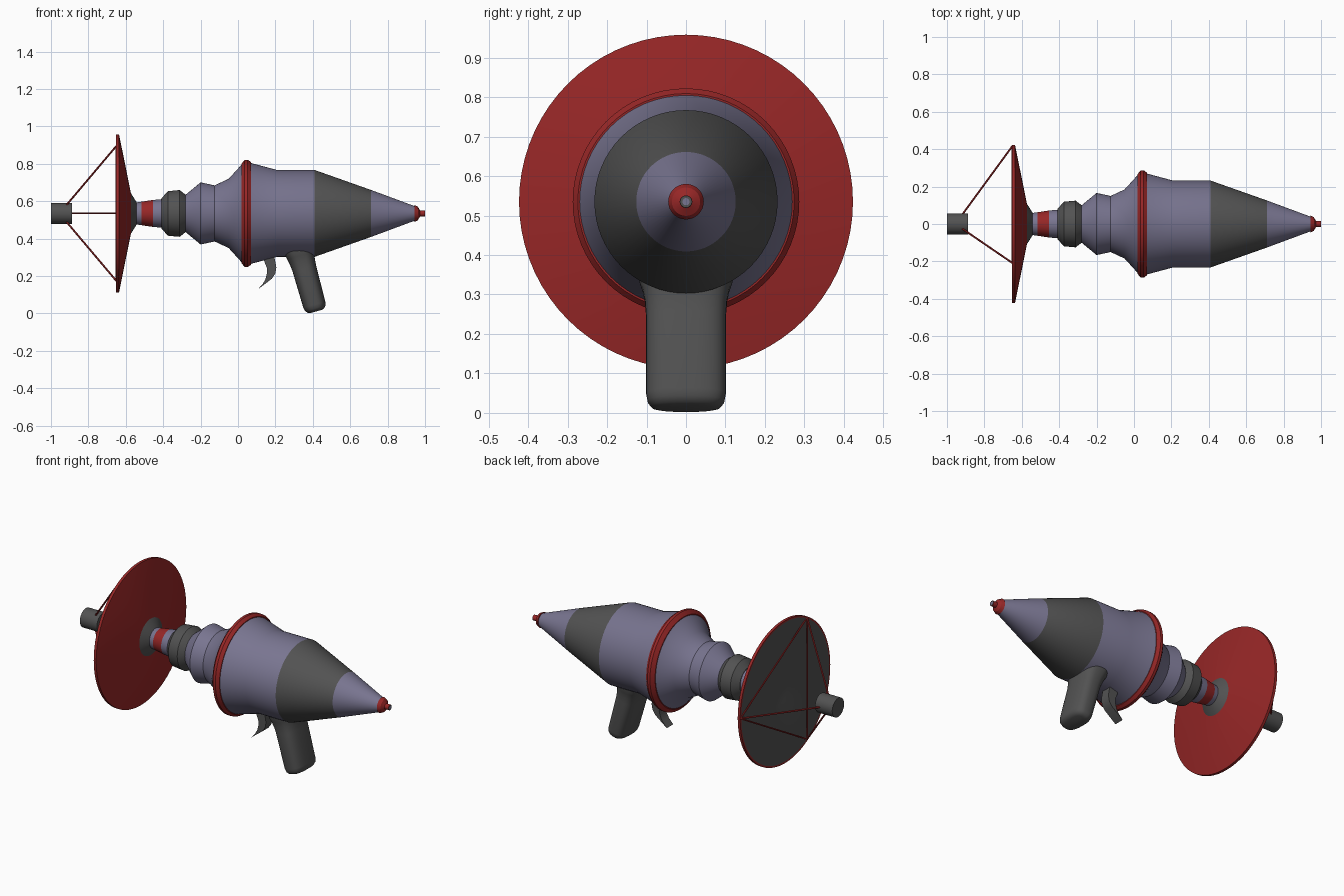
import bpy, bmesh, math
from mathutils import Vector

if "Cube" in bpy.data.objects:
    bpy.data.objects.remove(bpy.data.objects["Cube"])

AXIS_Z = 0.535


def material(name, rgb):
    m = bpy.data.materials.new(name)
    m.diffuse_color = (*rgb, 1)
    m.use_nodes = True
    m.node_tree.nodes["Principled BSDF"].inputs["Base Color"].default_value = m.diffuse_color
    return m


LILAC, GRAY, RED = 0, 1, 2
MATS = [material("lilac", (0.19, 0.178, 0.28)),
        material("dark_gray", (0.085, 0.085, 0.085)),
        material("red", (0.31, 0.02, 0.02))]


def finish(bm, name, angle=25):
    bmesh.ops.recalc_face_normals(bm, faces=bm.faces)
    me = bpy.data.meshes.new(name)
    bm.to_mesh(me)
    bm.free()
    for m in MATS:
        me.materials.append(m)
    ob = bpy.data.objects.new(name, me)
    bpy.context.collection.objects.link(ob)
    bpy.ops.object.select_all(action='DESELECT')
    ob.select_set(True)
    bpy.context.view_layer.objects.active = ob
    bpy.ops.object.shade_smooth_by_angle(angle=math.radians(angle))
    return ob


def loft(bm, rings, mats):
    """Skin closed rings of points, capping both ends."""
    vs = [[bm.verts.new(p) for p in r] for r in rings]
    n = len(vs[0])
    for a, b, m in zip(vs, vs[1:], mats):
        for i in range(n):
            j = (i + 1) % n
            bm.faces.new((a[i], a[j], b[j], b[i])).material_index = m
    bm.faces.new(vs[0]).material_index = mats[0]
    bm.faces.new(vs[-1]).material_index = mats[-1]


def lathe(name, profile, mats, n=64):
    """Turn (x, radius) points round the gun axis; mats gives one colour per band."""
    if isinstance(mats, int):
        mats = [mats] * (len(profile) - 1)
    rings = [[(x, r * math.cos(math.tau * i / n), AXIS_Z + r * math.sin(math.tau * i / n))
              for i in range(n)] for x, r in profile]
    bm = bmesh.new()
    loft(bm, rings, mats)
    return finish(bm, name)


def rod(bm, a, b, r=0.005, n=6):
    a, b = Vector(a), Vector(b)
    q = (b - a).to_track_quat('Z', 'Y')
    ring = [q @ Vector((r * math.cos(math.tau * i / n), r * math.sin(math.tau * i / n), 0))
            for i in range(n)]
    loft(bm, [[a + v for v in ring], [b + v for v in ring]], [RED])


# Main body: rear cone in bands, chamber, and stepped front
lathe("body", [(0.95, 0.037), (0.71, 0.126), (0.41, 0.232), (0.21, 0.232), (0.06, 0.272),
               (0.02, 0.262), (-0.05, 0.185), (-0.125, 0.15), (-0.2, 0.166), (-0.28, 0.1)],
      [LILAC, GRAY] + [LILAC] * 7)

# Raised red hoop around the chamber
lathe("body_hoop", [(0.018, 0.25), (0.018, 0.265), (0.036, 0.287), (0.052, 0.287),
                    (0.07, 0.274), (0.07, 0.25)], RED)

# Rear nozzle with its small tip
lathe("rear_nozzle", [(0.94, 0.03), (0.944, 0.045), (0.962, 0.036), (0.973, 0.016),
                      (0.999, 0.016), (1.0, 0.015), (1.0, 0.009), (1.0, 0.002)],
      [RED] * 5 + [GRAY, LILAC], 32)

# Barrel: gray collar, lilac and red neck
lathe("barrel_collar", [(-0.27, 0.09), (-0.28, 0.1), (-0.312, 0.125), (-0.375, 0.119), (-0.41, 0.08)], GRAY)
lathe("barrel_neck", [(-0.4, 0.077), (-0.455, 0.072), (-0.515, 0.063), (-0.55, 0.058)],
      [LILAC, RED, LILAC])

# Dish: gray flange, red outside, gray hollow inside
lathe("dish_flange", [(-0.535, 0.045), (-0.542, 0.06), (-0.575, 0.112), (-0.585, 0.1)], GRAY)
lathe("dish", [(-0.57, 0.05), (-0.572, 0.105), (-0.636, 0.423), (-0.652, 0.423),
               (-0.652, 0.413), (-0.597, 0.105), (-0.585, 0.02)],
      [RED] * 4 + [GRAY] * 2, 72)

# Emitter in front of the dish
lathe("emitter", [(-0.888, 0.056), (-1.0, 0.056)], GRAY, 32)

# Three struts and the triangle joining their feet
bm = bmesh.new()
apex = (-0.955, 0, AXIS_Z)
feet = [(-0.65, 0.417 * math.cos(math.tau * k / 3), AXIS_Z + 0.417 * math.sin(math.tau * k / 3))
        for k in range(3)]
for k in range(3):
    rod(bm, apex, feet[k])
    rod(bm, feet[k], feet[(k + 1) % 3])
finish(bm, "emitter_struts")

# Slanted grip with rounded foot, flaring into the body
base, up, side = Vector((0.418, 0, 0.011)), Vector((-0.266, 0, 0.964)), Vector((0.964, 0, 0.266))
sections = [(0, 0.032, 0.07), (0.005, 0.046, 0.087), (0.018, 0.057, 0.097), (0.038, 0.061, 0.101),
            (0.24, 0.065, 0.101), (0.28, 0.069, 0.104), (0.31, 0.075, 0.11),
            (0.335, 0.082, 0.118), (0.4, 0.085, 0.12)]


def power(c):
    return math.copysign(abs(c) ** 0.72, c)


rings = []
for s, t, w in sections:
    rings.append([base + up * s + side * (t * power(math.cos(math.tau * i / 40)))
                  + Vector((0, w * power(math.sin(math.tau * i / 40)), 0)) for i in range(40)])
bm = bmesh.new()
loft(bm, rings, [GRAY] * (len(rings) - 1))
finish(bm, "grip", 40)

# Curved trigger blade
outline = [(0.19, 0.32), (0.2, 0.275), (0.205, 0.245), (0.199, 0.212), (0.18, 0.185), (0.105, 0.128),
           (0.132, 0.158), (0.147, 0.183), (0.155, 0.215), (0.154, 0.245), (0.142, 0.275), (0.13, 0.32)]
bm = bmesh.new()
loft(bm, [[(x, y, z) for x, z in outline] for y in (-0.03, 0.03)], [GRAY])
finish(bm, "trigger")
